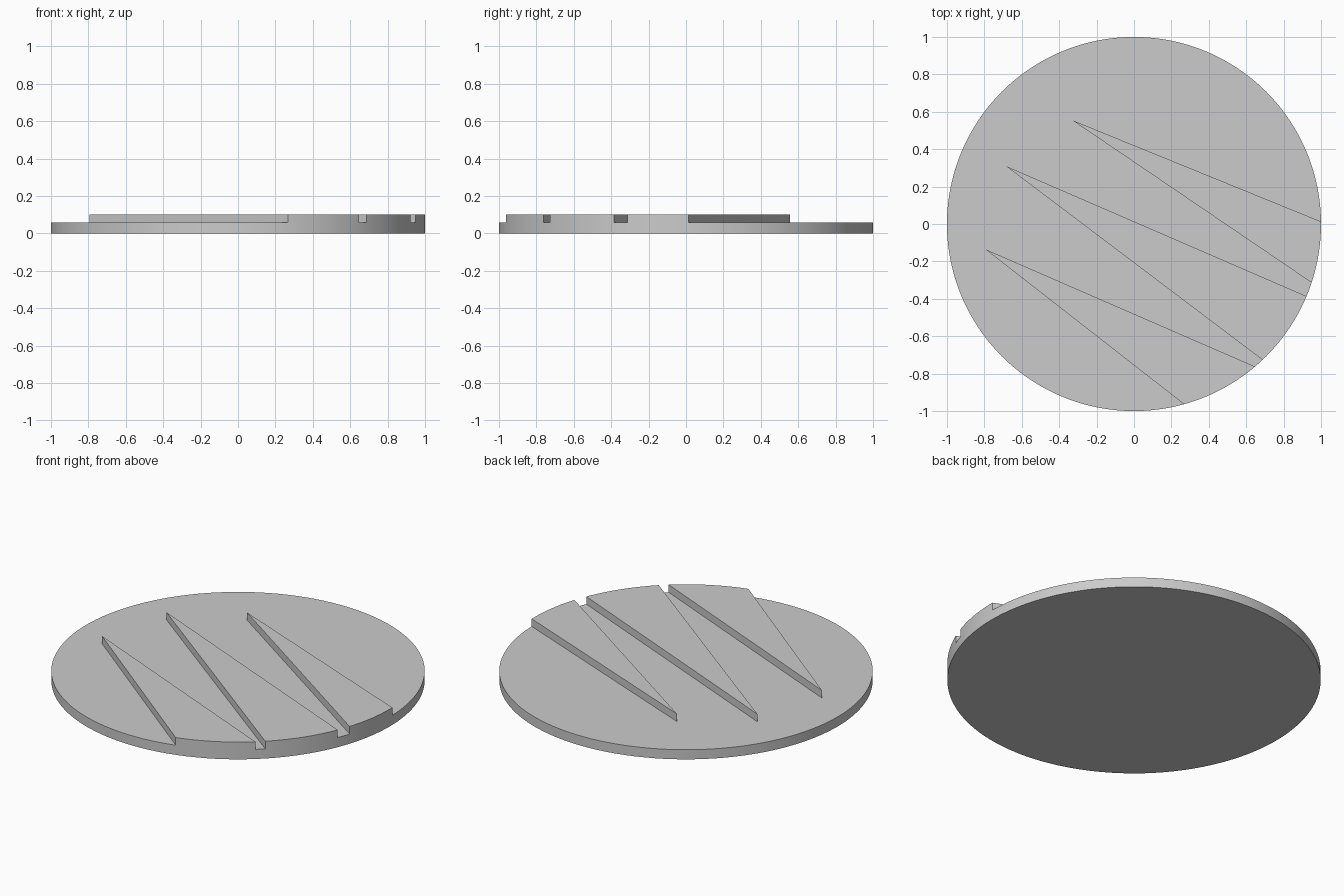
import bpy
import bmesh
from mathutils import Vector

cube = bpy.data.objects.get("Cube")
if cube:
    bpy.data.objects.remove(cube, do_unlink=True)

BASE_TOP, FULL_TOP = 0.057, 0.102

grey = bpy.data.materials.new("plain_grey")
grey.use_nodes = True
grey.diffuse_color = (0.6, 0.6, 0.6, 1)
grey.node_tree.nodes["Principled BSDF"].inputs["Base Color"].default_value = (0.6, 0.6, 0.6, 1)

# Round plate at full thickness
bpy.ops.mesh.primitive_cylinder_add(vertices=192, radius=1, depth=FULL_TOP,
                                    location=(0, 0, FULL_TOP / 2))
plate = bpy.context.object
plate.name = "round_plate_with_wedges"
plate.data.materials.append(grey)

# Raised wedges, front to back: lower rim end, tip, upper rim end
wedges = [
    ((0.265, -0.962), (-0.795, -0.135), (0.647, -0.762)),
    ((0.685, -0.725), (-0.685, 0.31), (0.922, -0.386)),
    ((0.947, -0.312), (-0.33, 0.555), (1.0, 0.013)),
]


def past_rim(tip, end):
    """Carry a wedge edge a little beyond the rim."""
    tip, end = Vector(tip), Vector(end)
    return tip + (end - tip) * 1.04


# Cutter outline: everything around and between the wedges
outline = []
for low, tip, high in wedges:
    outline += [past_rim(tip, low), Vector(tip), past_rim(tip, high)]
outline += [Vector(p) for p in ((1.5, 0), (1.5, 1.5), (-1.5, 1.5), (-1.5, -1.5), (0.3, -1.5))]

bm = bmesh.new()
floor = bm.faces.new([bm.verts.new((p.x, p.y, BASE_TOP)) for p in outline])
walls = bmesh.ops.extrude_face_region(bm, geom=[floor])
top_verts = [v for v in walls["geom"] if isinstance(v, bmesh.types.BMVert)]
bmesh.ops.translate(bm, verts=top_verts, vec=(0, 0, 0.2))
bmesh.ops.recalc_face_normals(bm, faces=bm.faces)
mesh = bpy.data.meshes.new("recess_cutter")
bm.to_mesh(mesh)
bm.free()
mesh.materials.append(grey)
cutter = bpy.data.objects.new("recess_cutter", mesh)
bpy.context.collection.objects.link(cutter)
cutter.hide_render = True

# Lower the plate around the wedges
cut = plate.modifiers.new("recess", "BOOLEAN")
cut.operation = "DIFFERENCE"
cut.solver = "EXACT"
cut.object = cutter
bpy.ops.object.select_all(action="DESELECT")
plate.select_set(True)
bpy.context.view_layer.objects.active = plate
bpy.ops.object.modifier_apply(modifier=cut.name)
bpy.data.objects.remove(cutter, do_unlink=True)

bpy.ops.object.shade_smooth_by_angle()
